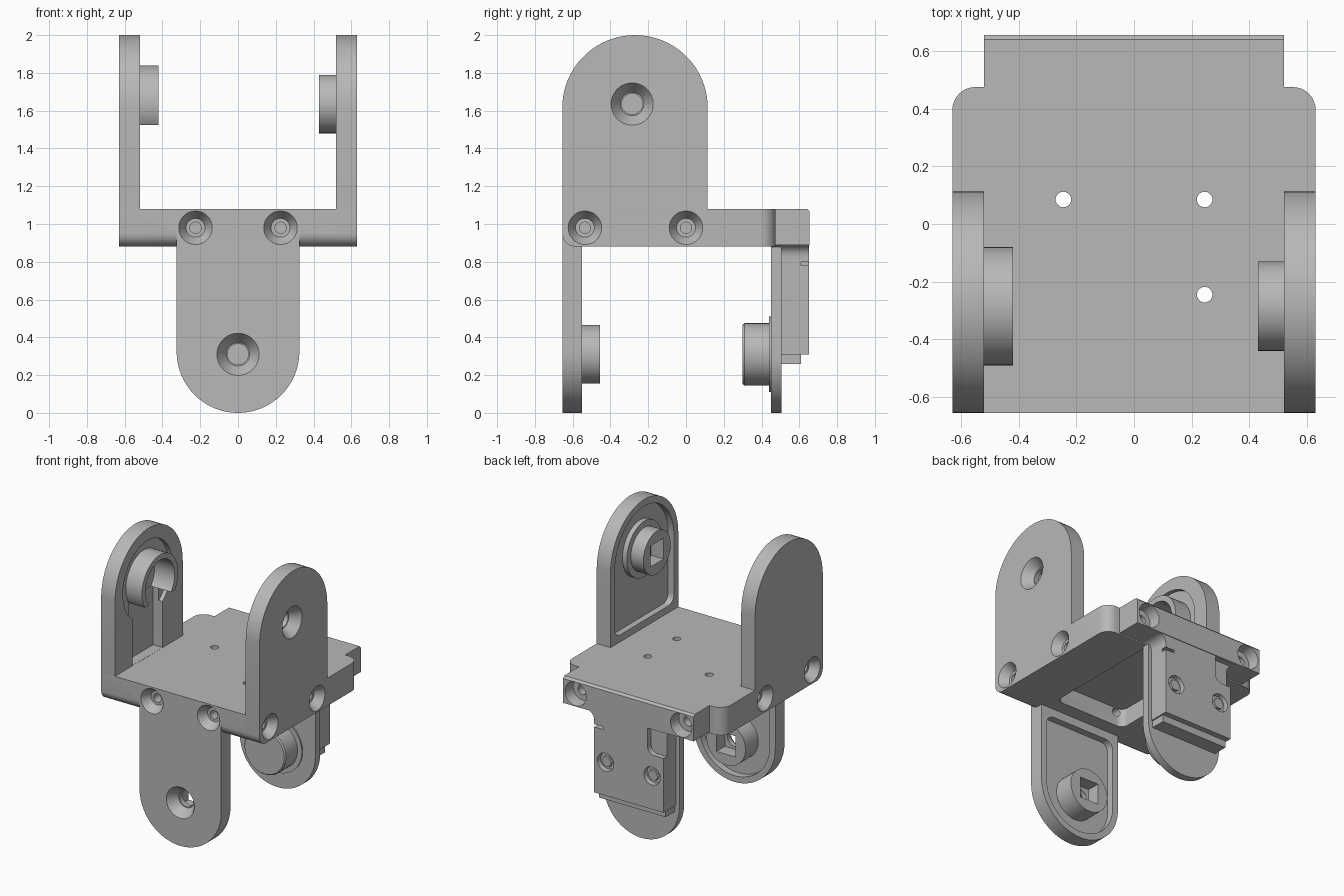
import bpy
import bmesh
from math import sin, cos, pi, radians

if "Cube" in bpy.data.objects:
    bpy.data.objects.remove(bpy.data.objects["Cube"], do_unlink=True)

grey = bpy.data.materials.new("plain_grey")
grey.use_nodes = True
grey.diffuse_color = (0.48, 0.48, 0.48, 1)
grey.node_tree.nodes["Principled BSDF"].inputs["Base Color"].default_value = (0.48, 0.48, 0.48, 1)


# Outlines in a plane
def arc(cu, cv, r, start, end, flip=1, n=8):
    if r == 0:
        return [(cu, cv)]
    steps = [start + (end - start) * i / n for i in range(n + 1)]
    return [(cu + r * cos(a), cv + flip * r * sin(a)) for a in steps]


def circle(cu, cv, r, n=48):
    return arc(cu, cv, r, 0, 2 * pi, n=n)[:-1]


def arch(cu, cv, r, end, left=0, right=0):
    """Half-round outline whose straight sides run to v = end."""
    s = 1 if cv > end else -1
    return (arc(cu, cv, r, 0, pi, s, 40)
            + arc(cu - r + left, end + s * left, left, pi, 1.5 * pi, s)
            + arc(cu + r - right, end + s * right, right, 1.5 * pi, 2 * pi, s))


def box(u0, u1, v0, v1, low=0, high=0):
    """Rectangle with rounded low and high corners."""
    return (arc(u0 + low, v0 + low, low, pi, 1.5 * pi)
            + arc(u1 - low, v0 + low, low, 1.5 * pi, 2 * pi)
            + arc(u1 - high, v1 - high, high, 0, pi / 2)
            + arc(u0 + high, v1 - high, high, pi / 2, pi))


# Solid between two outlines, along one axis
def prism(name, axis, a, b, outline, far=None):
    def point(p, w):
        return {"x": (w, p[0], p[1]), "y": (p[0], w, p[1]), "z": (p[0], p[1], w)}[axis]
    bm = bmesh.new()
    one = [bm.verts.new(point(p, a)) for p in outline]
    two = [bm.verts.new(point(p, b)) for p in (far or outline)]
    bm.faces.new(one)
    bm.faces.new(two)
    for i in range(len(one)):
        j = (i + 1) % len(one)
        bm.faces.new((one[i], one[j], two[j], two[i]))
    bmesh.ops.recalc_face_normals(bm, faces=bm.faces)
    mesh = bpy.data.meshes.new(name)
    bm.to_mesh(mesh)
    bm.free()
    mesh.materials.append(grey)
    obj = bpy.data.objects.new(name, mesh)
    bpy.context.collection.objects.link(obj)
    return obj


def cut(targets, cutters):
    for obj in targets:
        bpy.context.view_layer.objects.active = obj
        for c in cutters:
            mod = obj.modifiers.new("cut", "BOOLEAN")
            mod.operation, mod.solver, mod.object = "DIFFERENCE", "EXACT", c
            bpy.ops.object.modifier_apply(modifier=mod.name)
    for c in cutters:
        bpy.data.objects.remove(c, do_unlink=True)


def drill(axis, u, v, face, inward, wide=0.09, narrow=0.05, sink=0.06, bore=0.03, depth=0.2):
    """Countersunk hole cutters."""
    start = face - inward * 0.002
    return [prism("cutter", axis, start, face + inward * sink, circle(u, v, wide), circle(u, v, narrow)),
            prism("cutter", axis, start, face + inward * depth, circle(u, v, bore, 24))]


# Base platform
base = prism("base_platform", "z", 0.88, 1.08, box(-0.63, 0.63, -0.6, 0.475, high=0.08))
front_rail = prism("front_rail", "x", -0.62, 0.62,
                   arc(-0.585, 0.95, 0.07, pi, 1.5 * pi) + [(-0.5, 0.88), (-0.5, 1.08), (-0.655, 1.08)])
rear_tab = prism("rear_tab", "x", -0.52, 0.52,
                 [(0.4, 0.89), (0.655, 0.89), (0.655, 1.065), (0.64, 1.08), (0.4, 1.08)])

# Upright side plates
YC, ZC = -0.27, 1.615
side = arch(YC, ZC, 0.385, 0.88, left=0.07)
left_plate = prism("left_plate", "x", 0.52, 0.63, side)
right_plate = prism("right_plate", "x", -0.63, -0.52, side)

# Front hanging plate
front_plate = prism("front_plate", "y", -0.655, -0.55, arch(0, 0.325, 0.325, 1.08))

# Rear hanging plate with the motor cover
rear_plate = prism("rear_plate", "y", 0.45, 0.505, arch(0, 0.3, 0.3, 0.92))
flare = [(0.275 + 0.06 * (1 - cos(a)), 0.83 + 0.06 * sin(a)) for a in [i * pi / 16 for i in range(9)]]
cover = prism("rear_cover", "y", 0.455, 0.65,
              [(-0.275, 0.31), (0.275, 0.31)] + flare + [(-u, v) for u, v in reversed(flare)])
prism("cover_lower_step", "y", 0.5, 0.61, box(-0.265, 0.265, 0.26, 0.33))

# Pockets on the inner faces of the plates
cut([left_plate], [prism("cutter", "x", 0.5, 0.565, arch(YC, ZC, 0.335, 1.13, 0.06, 0.06))])
cut([front_plate], [prism("cutter", "y", -0.6, -0.53, arch(0, 0.325, 0.28, 0.82, 0.06, 0.06))])
cut([right_plate], [prism("cutter", "x", -0.55, -0.5, circle(-0.285, 1.635, 0.28)),
                    prism("cutter", "x", -0.595, -0.5, arch(-0.285, 1.635, 0.17, 1.081))])

# Bosses with square sockets
left_boss = prism("left_boss", "x", 0.43, 0.6, circle(-0.285, 1.635, 0.155))
left_collar = prism("left_boss_collar", "x", 0.53, 0.6, circle(-0.285, 1.635, 0.2))
front_boss = prism("front_boss", "y", -0.62, -0.455, circle(0, 0.31, 0.155))
cut([left_plate, left_boss, left_collar],
    drill("x", -0.285, 1.635, 0.63, -1, 0.113, 0.062, 0.07, 0.055, 0.15)
    + [prism("cutter", "x", 0.42, 0.53, box(-0.36, -0.21, 1.56, 1.71))])
cut([front_plate, front_boss],
    drill("y", 0, 0.31, -0.655, 1, 0.113, 0.062, 0.07, 0.055, 0.15)
    + [prism("cutter", "y", -0.55, -0.44, box(-0.075, 0.075, 0.235, 0.385))])

# Open horn ring on the right plate
horn = prism("right_horn_ring", "x", -0.6, -0.42, circle(-0.285, 1.635, 0.205))
cut([horn], [prism("cutter", "x", -0.58, -0.4, circle(-0.285, 1.635, 0.165)),
             prism("cutter", "x", -0.61, -0.4, box(-0.6, 0.1, 1.3, 1.525))])

# Motor output disc on the rear plate
prism("rear_disc", "y", 0.31, 0.47, circle(0, 0.31, 0.165))
prism("rear_disc_tip", "y", 0.3, 0.31, circle(0, 0.31, 0.157), circle(0, 0.31, 0.165))
prism("rear_disc_collar", "y", 0.44, 0.47, circle(0, 0.31, 0.2))

# Underside pocket
cut([base, front_rail], [prism("cutter", "z", 0.8, 1.01, box(-0.28, 0.28, -0.45, 0.449, low=0.05))])

# Screw holes
for s in (-1, 1):
    cut([front_rail, front_plate, base], drill("y", s * 0.225, 0.98, -0.655, 1, depth=0.24))
    plate = left_plate if s > 0 else right_plate
    for y in (-0.535, 0):
        cut([plate, base, front_rail], drill("x", y, 0.98, s * 0.63, -s))
    cut([rear_tab, base], drill("y", s * 0.42, 0.98, 0.655, -1, 0.085, 0.075, 0.08, 0.035, 0.2))
    cut([cover], drill("y", s * 0.185, 0.55, 0.65, -1, 0.065, 0.06, 0.03, 0.025, 0.1))
    prism("cover_screw", "y", 0.6, 0.64, circle(s * 0.185, 0.55, 0.04, 6))
for x, y in ((-0.245, 0.085), (0.245, 0.085), (0.245, -0.245)):
    cut([base], [prism("cutter", "z", 0.8, 1.2, circle(x, y, 0.027, 24))])

# Stepped corner and edge slots of the cover
cut([cover], [prism("cutter", "y", 0.61, 0.7, box(-0.4, -0.15, 0.7, 0.885, low=0.05)),
              prism("cutter", "y", 0.61, 0.7, box(0.2, 0.4, 0.78, 0.8))])

# Smooth the round faces, keep the edges crisp
bpy.ops.object.select_all(action="DESELECT")
for obj in bpy.context.collection.objects:
    if obj.type == "MESH" and obj.data.materials and obj.data.materials[0] == grey:
        obj.select_set(True)
        bpy.context.view_layer.objects.active = obj
bpy.ops.object.shade_smooth_by_angle(angle=radians(30))
